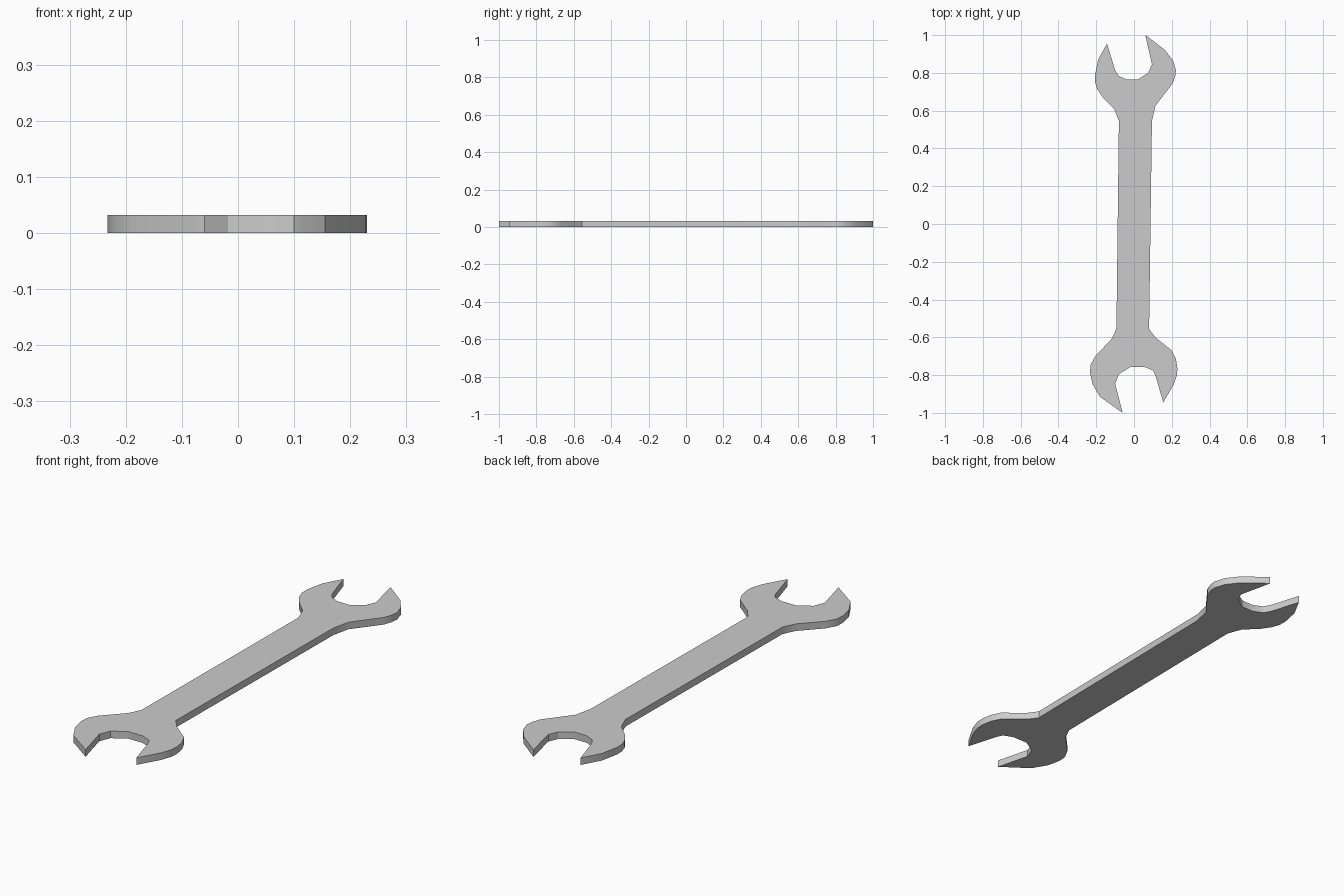
import bpy, bmesh, math

THICKNESS = 0.032

# upper head: from left neck, round the left jaw, mouth, right jaw, to right neck
upper_head = [
    (-0.08, 0.545), (-0.105, 0.61), (-0.165, 0.67), (-0.195, 0.715), (-0.206, 0.75),
    (-0.207, 0.785), (-0.19, 0.87), (-0.143, 0.955),
    (-0.10, 0.815), (-0.082, 0.785), (-0.04, 0.765), (0.02, 0.765), (0.075, 0.80),
    (0.095, 0.845), (0.06, 1.0),
    (0.075, 0.99), (0.165, 0.92), (0.207, 0.865), (0.222, 0.815), (0.219, 0.785),
    (0.205, 0.745), (0.113, 0.625), (0.095, 0.545),
]

# lower head: slightly larger, opening the opposite way, from right neck to left neck
lower_head = [
    (0.08, -0.555), (0.113, -0.60), (0.20, -0.67), (0.222, -0.715), (0.23, -0.765),
    (0.227, -0.80), (0.21, -0.85), (0.155, -0.945),
    (0.113, -0.80), (0.10, -0.775), (0.055, -0.757), (-0.018, -0.757), (-0.08, -0.795),
    (-0.10, -0.845), (-0.06, -1.0),
    (-0.18, -0.915), (-0.22, -0.847), (-0.233, -0.785), (-0.23, -0.745),
    (-0.205, -0.70), (-0.12, -0.61), (-0.093, -0.555),
]

# the straight shank joins the two heads into one flat plate
bm = bmesh.new()
face = bm.faces.new([bm.verts.new((x, y, 0)) for x, y in upper_head + lower_head])
extruded = bmesh.ops.extrude_face_region(bm, geom=[face])
top = [v for v in extruded["geom"] if isinstance(v, bmesh.types.BMVert)]
bmesh.ops.translate(bm, verts=top, vec=(0, 0, THICKNESS))
bmesh.ops.recalc_face_normals(bm, faces=bm.faces)

mesh = bpy.data.meshes.new("open_end_wrench")
bm.to_mesh(mesh)
bm.free()
wrench = bpy.data.objects.new("open_end_wrench", mesh)
bpy.context.collection.objects.link(wrench)

# soften the rounded jaw sides, keep the rims sharp
bpy.context.view_layer.objects.active = wrench
wrench.select_set(True)
bpy.ops.object.shade_smooth_by_angle(angle=math.radians(30))
